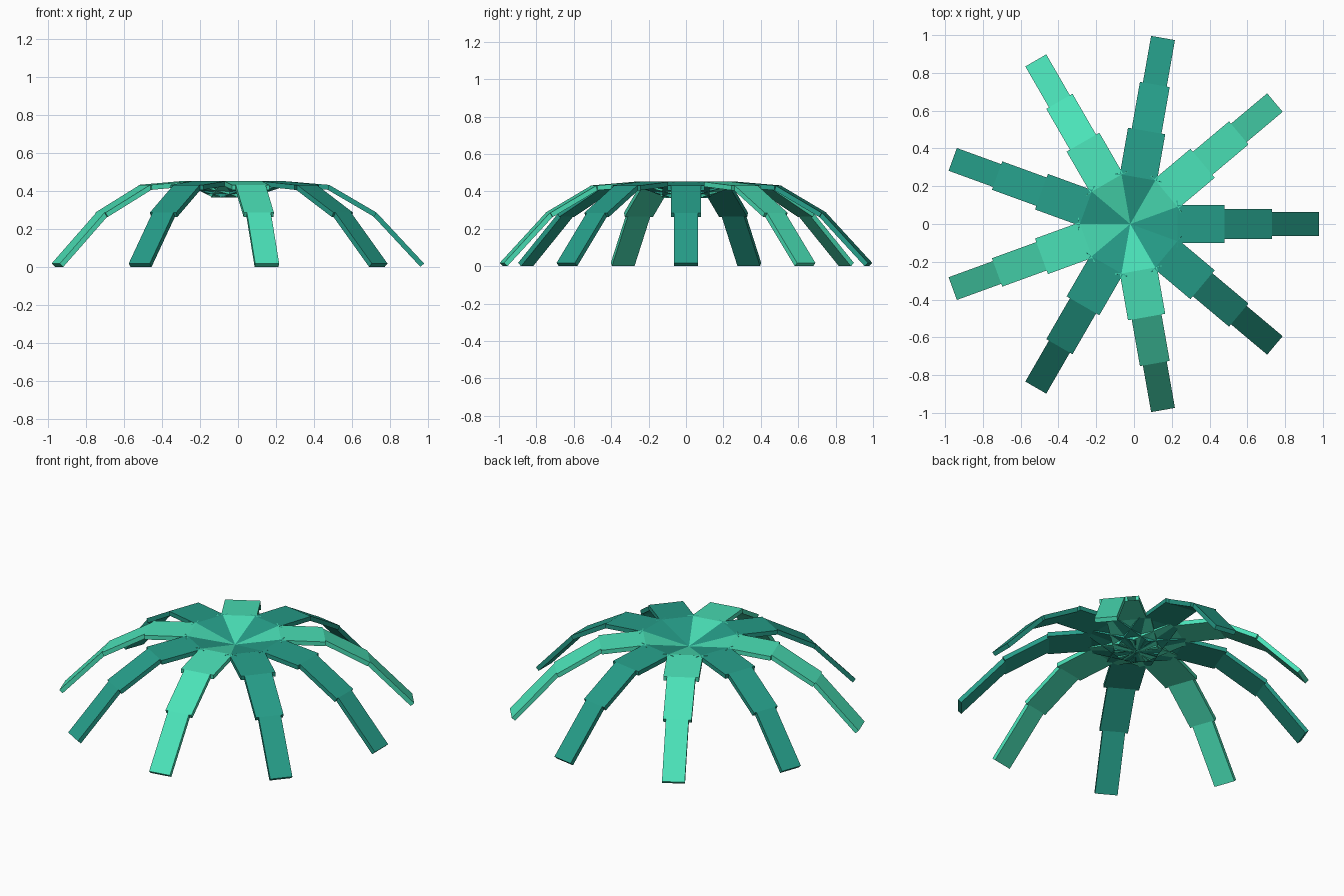
import bpy
import bmesh
import math
from mathutils import Matrix, Vector

ARMS = 9
CENTRE = Vector((-0.02, 0, 0))
THICKNESS = 0.026
# (radius, height) of the joints along the top of one arm
JOINTS = [(0, 0.39), (0.25, 0.453), (0.5, 0.432), (0.75, 0.286), (1.0, 0.018)]
HUB_WIDTH, TAPER = 0.25, 0.8

cube = bpy.data.objects.get("Cube")
if cube:
    bpy.data.objects.remove(cube, do_unlink=True)


def make_material(name, colour):
    mat = bpy.data.materials.new(name)
    mat.use_nodes = True
    mat.diffuse_color = colour
    for node in mat.node_tree.nodes:
        if node.type == 'BSDF_PRINCIPLED':
            node.inputs["Base Color"].default_value = colour
    return mat


teal = make_material("teal", (0.019, 0.34, 0.25, 1))
mint = make_material("mint green", (0.069, 0.76, 0.48, 1))


def add_plank(bm, start, end, width):
    """Box whose top face runs from one joint to the next."""
    a, b = Vector((start[0], 0, start[1])), Vector((end[0], 0, end[1]))
    along = b - a
    pitch = math.atan2(-along.z, along.x)
    turn = Matrix.Rotation(pitch, 4, 'Y')
    place = Matrix.Translation((a + b) / 2) @ turn
    place = place @ Matrix.Translation((0, 0, -THICKNESS / 2))
    size = Matrix.Diagonal((along.length, width, THICKNESS, 1))
    bmesh.ops.create_cube(bm, size=1, matrix=place @ size)


# Arms: hub plank plus three narrowing planks each, alternating in colour
for i in range(ARMS):
    bm = bmesh.new()
    for k, (start, end) in enumerate(zip(JOINTS, JOINTS[1:])):
        add_plank(bm, start, end, HUB_WIDTH * TAPER ** k)
    spin = Matrix.Rotation(math.tau * i / ARMS, 4, 'Z')
    bm.transform(Matrix.Translation(CENTRE) @ spin)
    mesh = bpy.data.meshes.new(f"arm_{i + 1}")
    bm.to_mesh(mesh)
    bm.free()
    mesh.materials.append(mint if i % 2 else teal)
    arm = bpy.data.objects.new(f"arm_{i + 1}", mesh)
    bpy.context.collection.objects.link(arm)
